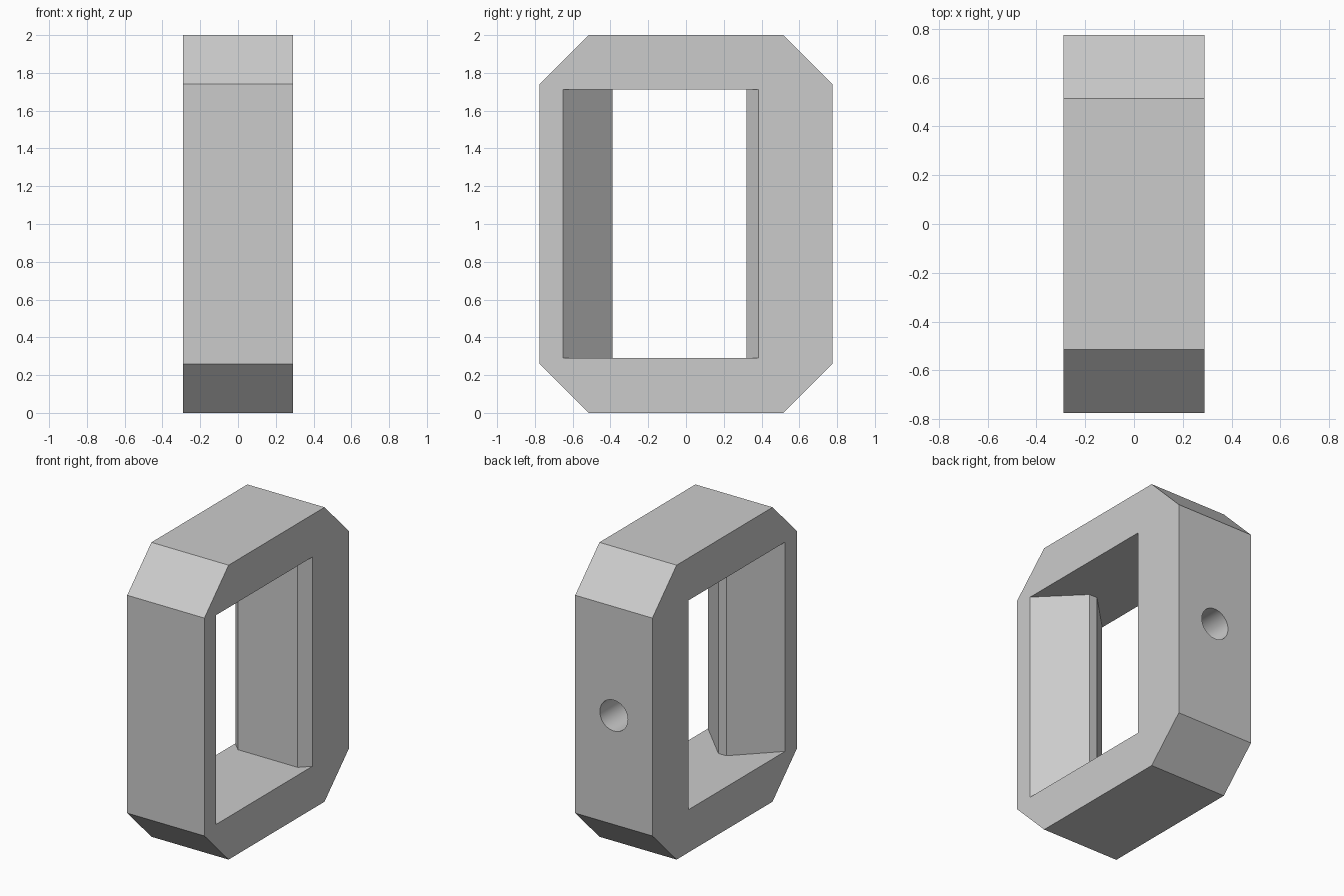
import bpy
import bmesh
import math
from mathutils import Vector

default_cube = bpy.data.objects.get("Cube")
if default_cube:
    bpy.data.objects.remove(default_cube, do_unlink=True)

HALF_X, HALF_Y, HEIGHT, CHAMFER = 0.29, 0.775, 2.0, 0.26
OPEN_LOW, OPEN_HIGH = 0.29, 1.712
HOLE_RADIUS, HOLE_DEPTH = 0.105, 0.32

grey = bpy.data.materials.new("light_grey")
grey.use_nodes = True
grey.diffuse_color = (0.6, 0.6, 0.6, 1)
grey.node_tree.nodes["Principled BSDF"].inputs["Base Color"].default_value = (0.6, 0.6, 0.6, 1)


def prism(name, points, direction):
    """Extrude a closed outline of 3D points into a solid."""
    bm = bmesh.new()
    face = bm.faces.new([bm.verts.new(p) for p in points])
    new = bmesh.ops.extrude_face_region(bm, geom=[face])["geom"]
    bmesh.ops.translate(bm, vec=Vector(direction),
                        verts=[v for v in new if isinstance(v, bmesh.types.BMVert)])
    bmesh.ops.recalc_face_normals(bm, faces=bm.faces)
    mesh = bpy.data.meshes.new(name)
    bm.to_mesh(mesh)
    bm.free()
    mesh.materials.append(grey)
    obj = bpy.data.objects.new(name, mesh)
    bpy.context.collection.objects.link(obj)
    return obj


def cut(target, cutter):
    """Subtract the cutter and remove it afterwards."""
    cutter.hide_render = True
    mod = target.modifiers.new("cut", 'BOOLEAN')
    mod.operation, mod.solver, mod.object = 'DIFFERENCE', 'EXACT', cutter
    bpy.context.view_layer.objects.active = target
    bpy.ops.object.modifier_apply(modifier=mod.name)
    bpy.data.objects.remove(cutter, do_unlink=True)


# Block with chamfered corners
middle = HEIGHT / 2
quarter = [(HALF_Y, middle - CHAMFER), (HALF_Y - CHAMFER, middle)]
outline = (quarter + [(-y, z) for y, z in reversed(quarter)]
           + [(-y, -z) for y, z in quarter] + [(y, -z) for y, z in reversed(quarter)])
frame = prism("frame", [(-HALF_X, y, z + middle) for y, z in outline], (2 * HALF_X, 0, 0))

# Opening: wedge-shaped ridge at the front, lightly chamfered wall at the back
over = 0.06
half = [(0.03, -0.39), (HALF_X + over, -0.65 - over),
        (HALF_X + over, 0.385 + over), (0.225, 0.32)]
section = half + [(-x, y) for x, y in reversed(half)]
cut(frame, prism("opening_cutter", [(x, y, OPEN_LOW) for x, y in section],
                 (0, 0, OPEN_HIGH - OPEN_LOW)))

# Blind round hole in the back
sides = 48
angles = [math.tau * i / sides for i in range(sides)]
cut(frame, prism("hole_cutter",
                 [(HOLE_RADIUS * math.cos(a), HALF_Y - HOLE_DEPTH,
                   middle + HOLE_RADIUS * math.sin(a)) for a in angles],
                 (0, HOLE_DEPTH + 0.1, 0)))

# Smooth hole wall, crisp edges elsewhere
bpy.ops.object.select_all(action='DESELECT')
frame.select_set(True)
bpy.context.view_layer.objects.active = frame
bpy.ops.object.shade_smooth_by_angle(angle=math.radians(30))
